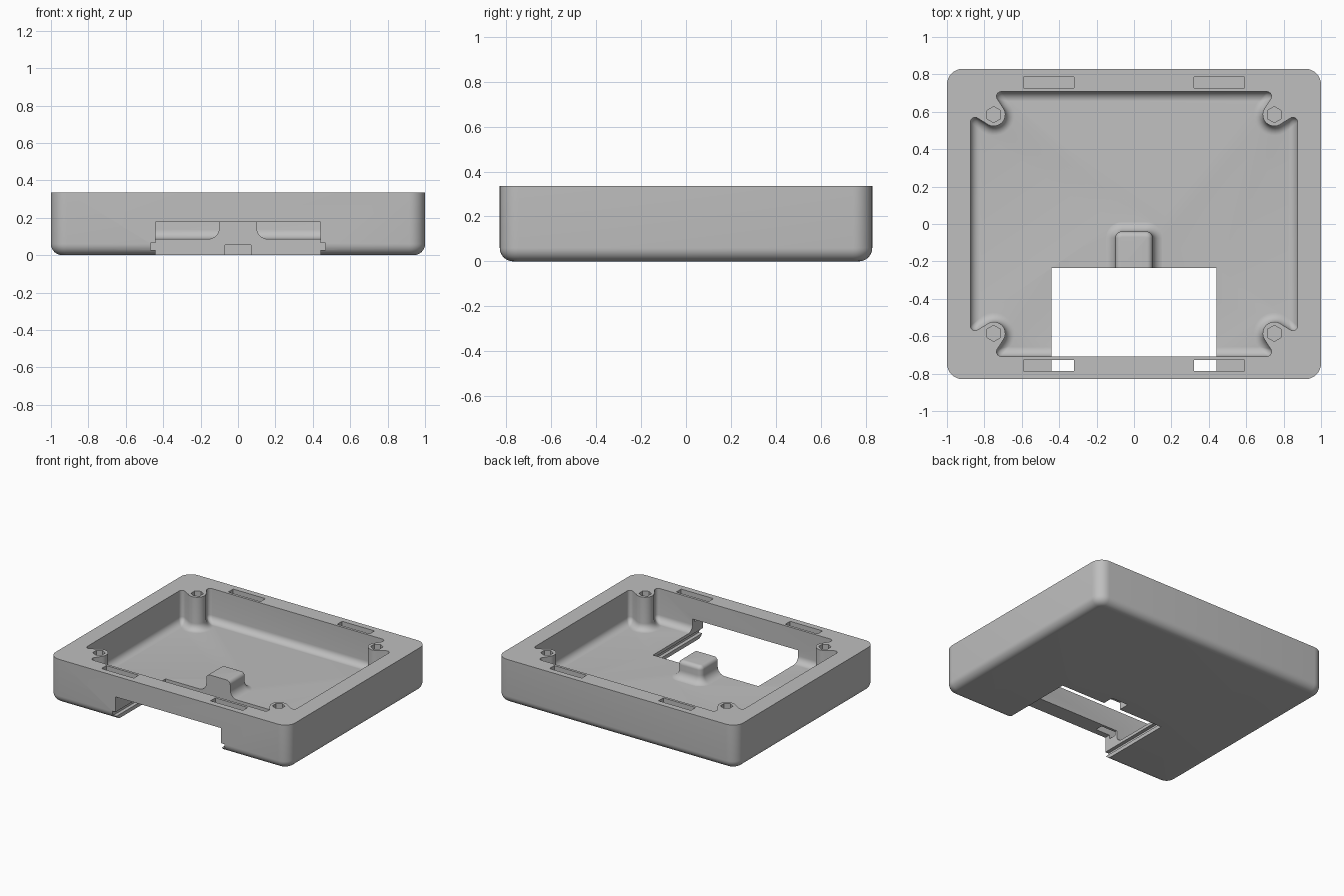
import bpy, bmesh
from math import sin, cos, radians, pi

cube = bpy.data.objects.get("Cube")
if cube:
    bpy.data.objects.remove(cube, do_unlink=True)

HEIGHT, FLOOR = 0.335, 0.087
WALL_X, WALL_Y = 0.875, 0.7075
BOSS_X, BOSS_Y = 0.75, 0.585
STEPS = 8


def arc(cx, cy, r, start, end, n=STEPS):
    angles = [radians(start + (end - start) * i / n) for i in range(n + 1)]
    return [(cx + r * cos(a), cy + r * sin(a)) for a in angles]


def four_way(quarter):
    """Mirror a quarter outline into a closed counter-clockwise loop."""
    loop = []
    for sx, sy in ((1, 1), (-1, 1), (-1, -1), (1, -1)):
        pts = [(x * sx, y * sy) for x, y in quarter]
        loop += pts if sx * sy > 0 else pts[::-1]
    return loop


def rounded_rect(hx, hy, r, grow, cy=0):
    loop = four_way(arc(hx - r, hy - r, r + grow, 0, 90))
    return [(x, y + cy) for x, y in loop]


def cavity_outline(inset):
    """Wall outline with a pocket on each side of every screw boss."""
    k, tip = inset / 0.05, 0.025
    r = tip * (1 - k)
    side = arc(WALL_X - tip - tip * k, 0.545 - 0.042 * k, r, 0, 130)
    boss = arc(BOSS_X, BOSS_Y, 0.062 + inset, -50, -220, 14)
    end = arc(0.71 - 0.04 * k, WALL_Y - tip - tip * k, r, -40, 90)
    return four_way(side + boss + end)


def loft(name, rings):
    """Closed solid through (outline, z) rings, listed from bottom to top."""
    bm = bmesh.new()
    loops = [[bm.verts.new((x, y, z)) for x, y in pts] for pts, z in rings]
    n = len(loops[0])
    for low, high in zip(loops, loops[1:]):
        for i in range(n):
            j = (i + 1) % n
            bm.faces.new((low[i], low[j], high[j], high[i]))
    bm.faces.new(loops[0][::-1])
    bm.faces.new(loops[-1])
    bmesh.ops.remove_doubles(bm, verts=bm.verts, dist=0.0002)
    bmesh.ops.recalc_face_normals(bm, faces=bm.faces)
    mesh = bpy.data.meshes.new(name)
    bm.to_mesh(mesh)
    bm.free()
    ob = bpy.data.objects.new(name, mesh)
    bpy.context.collection.objects.link(ob)
    return ob


def box(name, x0, x1, y0, y1, z0, z1):
    pts = [(x0, y0), (x1, y0), (x1, y1), (x0, y1)]
    return loft(name, [(pts, z0), (pts, z1)])


def combine(target, tool, operation="DIFFERENCE"):
    mod = target.modifiers.new("cut", "BOOLEAN")
    mod.operation, mod.object, mod.solver = operation, tool, "EXACT"
    bpy.context.view_layer.objects.active = target
    bpy.ops.object.modifier_apply(modifier=mod.name)
    bpy.data.objects.remove(tool, do_unlink=True)


turns = [i / STEPS * pi / 2 for i in range(STEPS + 1)]

# Outer shell with rounded corners and a rounded bottom edge
EDGE = 0.06
rings = [(rounded_rect(1, 0.83, 0.085, -EDGE * (1 - sin(t))), EDGE * (1 - cos(t)))
         for t in turns]
rings.append((rounded_rect(1, 0.83, 0.085, 0), HEIGHT))
shell = loft("enclosure_shell", rings)

# Cavity with filleted floor
FILLET = 0.05
rings = [(cavity_outline(FILLET * (1 - sin(t))), FLOOR + FILLET * (1 - cos(t)))
         for t in turns]
rings.append((cavity_outline(0), HEIGHT + 0.1))
combine(shell, loft("cavity_cutter", rings))

# Latch hump rising from the floor
FOOT, CROWN, TOP = 0.06, 0.03, 0.215


def hump_ring(grow):
    return rounded_rect(0.1, 0.15, 0.035, grow, -0.19)


rings = [(hump_ring(FOOT), FLOOR - 0.03)]
rings += [(hump_ring(FOOT * (1 - sin(t))), FLOOR - 0.001 + FOOT * (1 - cos(t)))
          for t in turns]
rings += [(hump_ring(-CROWN * (1 - cos(t))), TOP - CROWN + CROWN * sin(t))
          for t in turns]
combine(shell, loft("latch_hump", rings), "UNION")

# Front opening through the floor and under the front wall
combine(shell, box("opening_cutter", -0.44, 0.44, -1, -0.235, -0.1, 0.178))
combine(shell, box("hump_trim", -0.3, 0.3, -0.69, -0.235, 0.1, 0.3))

# Slide grooves beside the opening, and the latch notch
combine(shell, box("groove_cutter", -0.467, 0.467, -1, -0.235, 0.028, 0.064))
combine(shell, box("notch_cutter", -0.07, 0.07, -0.4, -0.15, -0.1, 0.053))

for sx in (-1, 1):
    for sy in (-1, 1):
        # Rim slots
        xs = sorted((0.32 * sx, 0.59 * sx))
        ys = sorted((0.727 * sy, 0.785 * sy))
        combine(shell, box("slot_cutter", *xs, *ys, 0.15, 0.5))
        # Hexagonal screw holes
        hexagon = arc(BOSS_X * sx, BOSS_Y * sy, 0.043, 30, 330, 5)
        combine(shell, loft("hole_cutter", [(hexagon, 0.1), (hexagon, 0.5)]))

# Material
grey = bpy.data.materials.new("plain_grey")
grey.use_nodes = True
colour = (0.52, 0.52, 0.52, 1)
grey.diffuse_color = colour
grey.node_tree.nodes["Principled BSDF"].inputs["Base Color"].default_value = colour
shell.data.materials.clear()
shell.data.materials.append(grey)
for face in shell.data.polygons:
    face.material_index = 0

bpy.ops.object.select_all(action="DESELECT")
shell.select_set(True)
bpy.context.view_layer.objects.active = shell
bpy.ops.object.shade_smooth_by_angle(angle=radians(32))
